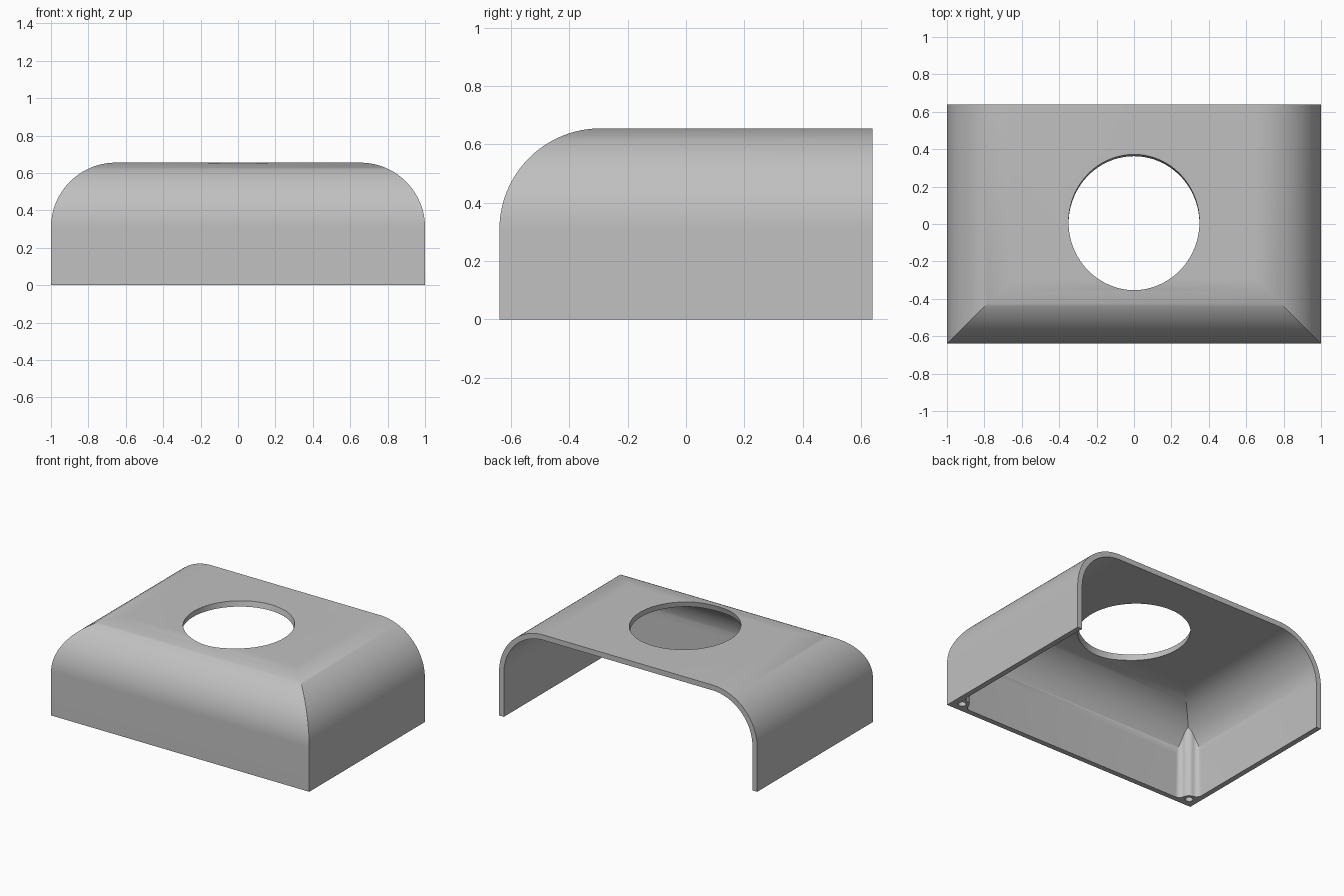
import bpy, math

if "Cube" in bpy.data.objects:
    bpy.data.objects.remove(bpy.data.objects["Cube"])

W, D, H = 1.0, 0.64, 0.655      # half width, half depth, height
T, R = 0.037, 0.347             # wall thickness, outer bend radius
BOSS, BOSS_R, FIL = 0.067, 0.047, 0.04   # boss inset, radius, blend radius
SEG = 32


def make(name, verts, faces):
    me = bpy.data.meshes.new(name)
    me.from_pydata(verts, [], faces)
    me.update()
    ob = bpy.data.objects.new(name, me)
    bpy.context.collection.objects.link(ob)
    return ob


def loft(name, rings):
    """Solid from stacked rings, all counter-clockwise seen from above."""
    n = len(rings[0])
    faces = [tuple(reversed(range(n)))]
    for k in range(len(rings) - 1):
        a, b = k * n, (k + 1) * n
        faces += [(a + i, a + (i + 1) % n, b + (i + 1) % n, b + i) for i in range(n)]
    faces.append(tuple(range((len(rings) - 1) * n, len(rings) * n)))
    return make(name, [v for r in rings for v in r], faces)


def rounded_box(name, inset, base, back):
    """Block whose left, right and front sides bend over into the top."""
    r = R - inset
    levels = [(inset, base)]
    for i in range(SEG + 1):
        a = math.pi / 2 * i / SEG
        levels.append((R - r * math.cos(a), H - R + r * math.sin(a)))
    return loft(name, [[(-W + d, -D + d, z), (W - d, -D + d, z),
                        (W - d, back, z), (-W + d, back, z)] for d, z in levels])


def cylinder(name, r, depth, loc, tilt=0.0, sides=32):
    bpy.ops.mesh.primitive_cylinder_add(vertices=sides, radius=r, depth=depth,
                                        location=loc, rotation=(tilt, 0, 0))
    ob = bpy.context.object
    ob.name = name
    return ob


def cut(target, tool):
    m = target.modifiers.new("cut", 'BOOLEAN')
    m.operation, m.solver, m.object = 'DIFFERENCE', 'EXACT', tool
    bpy.ops.object.select_all(action='DESELECT')
    bpy.context.view_layer.objects.active = target
    target.select_set(True)
    bpy.ops.object.modifier_apply(modifier=m.name)
    bpy.data.objects.remove(tool, do_unlink=True)


def arc(cx, cy, r, a0, a1, n=10):
    return [(cx + r * math.cos(a0 + (a1 - a0) * i / n),
             cy + r * math.sin(a0 + (a1 - a0) * i / n)) for i in range(n + 1)]


# outer housing and the cavity that hollows it
housing = rounded_box("housing_shell", 0.0, 0.0, D)
cavity = rounded_box("cavity", T, -0.1, D + 0.1)

# screw boss outline: round post blended into both walls
fv = T + FIL
fu = BOSS + math.sqrt((BOSS_R + FIL) ** 2 - (fv - BOSS) ** 2)
ang = math.atan2(fv - BOSS, fu - BOSS)
side = arc(fu, fv, FIL, -math.pi / 2, ang - math.pi)
post = arc(BOSS, BOSS, BOSS_R, ang, math.pi / 2 - ang, 16)
outline = ([(-0.02, -0.02), (fu, -0.02)] + side + post[1:-1]
           + [(v, u) for u, v in reversed(side)] + [(-0.02, fu)])

# leave the bosses standing in the two front corners
for s in (-1, 1):
    pts = [(s * (W - u), -D + v) for u, v in outline]
    if s > 0:
        pts.reverse()
    cut(cavity, loft("boss", [[(x, y, z) for x, y in pts] for z in (-0.2, 0.9)]))
cut(housing, cavity)

# blind screw holes
for s in (-1, 1):
    cut(housing, cylinder("screw_hole", 0.025, 0.6, (s * (W - BOSS), -D + BOSS, 0.0), sides=24))

# large tilted opening through the top
tilt = math.radians(15)
cut(housing, cylinder("opening", 0.35, 0.6, (0, 0.01, H), -tilt, 96))

# finish
grey = bpy.data.materials.new("plain_grey")
grey.diffuse_color = (0.53, 0.53, 0.53, 1)
grey.use_nodes = True
grey.node_tree.nodes["Principled BSDF"].inputs["Base Color"].default_value = grey.diffuse_color
housing.data.materials.clear()
housing.data.materials.append(grey)
for p in housing.data.polygons:
    p.material_index = 0
bpy.ops.object.select_all(action='DESELECT')
bpy.context.view_layer.objects.active = housing
housing.select_set(True)
bpy.ops.object.shade_smooth_by_angle(angle=math.radians(30))
